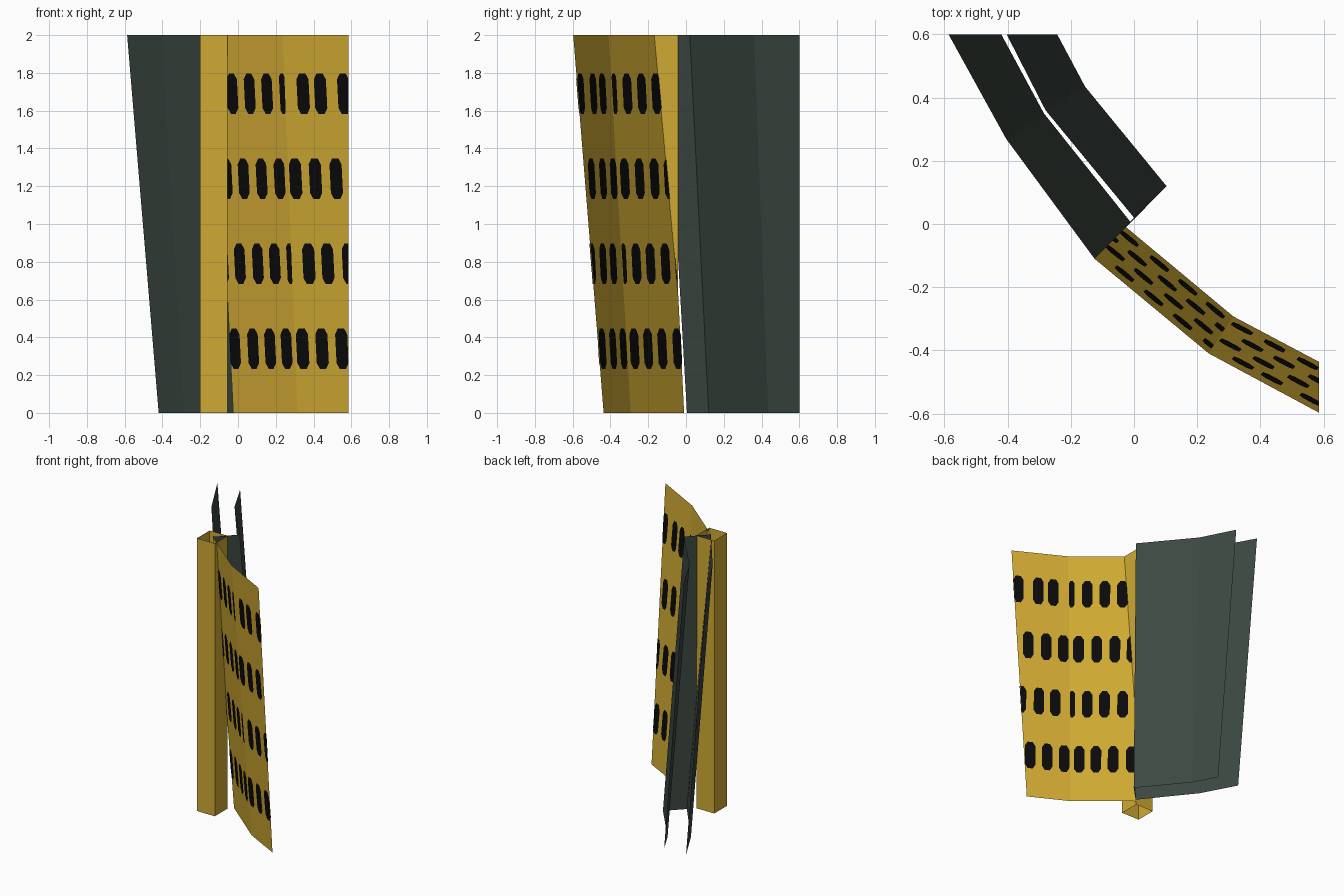
import bpy
from mathutils import Vector

if "Cube" in bpy.data.objects:
    bpy.data.objects.remove(bpy.data.objects["Cube"])


def material(name, rgb):
    m = bpy.data.materials.new(name)
    m.diffuse_color = (*rgb, 1.0)
    m.use_nodes = True
    m.node_tree.nodes["Principled BSDF"].inputs["Base Color"].default_value = m.diffuse_color
    return m


YELLOW = material("yellow paint", (0.63, 0.40, 0.033))
DARK = material("dark green grey", (0.045, 0.064, 0.054))
BLACK = material("black slots", (0.003, 0.003, 0.003))


def make(name, verts, faces, mat):
    mesh = bpy.data.meshes.new(name)
    mesh.from_pydata([tuple(v) for v in verts], [], faces)
    mesh.materials.append(mat)
    obj = bpy.data.objects.new(name, mesh)
    bpy.context.collection.objects.link(obj)
    return obj


def sheet(name, bottom, top, mat, closed=False):
    """Thin wall lofted between a bottom line (z=0) and a top line (z=2)."""
    n = len(bottom)
    verts = [(x, y, 0) for x, y in bottom] + [(x, y, 2) for x, y in top]
    count = n if closed else n - 1
    faces = [(i, (i + 1) % n, n + (i + 1) % n, n + i) for i in range(count)]
    return make(name, verts, faces, mat)


# Open square tube post
square = [(-0.2, -0.19), (-0.055, -0.19), (-0.055, -0.042), (-0.2, -0.042)]
sheet("post", square, square, YELLOW, closed=True)

# Leaning dark cladding: two bent walls joined by an end plate
out_b, out_t = [(-0.01, 0.005), (-0.285, 0.35), (-0.42, 0.6)], [(-0.125, -0.11), (-0.405, 0.27), (-0.587, 0.6)]
in_b, in_t = [(0.103, 0.12), (-0.155, 0.435), (-0.243, 0.6)], [(0.0, 0.02), (-0.28, 0.36), (-0.403, 0.6)]
sheet("outer_wall", out_b, out_t, DARK)
sheet("inner_wall", in_b, in_t, DARK)
sheet("end_plate", [out_b[0], in_b[0]], [out_t[0], in_t[0]], DARK)

# Leaning bent yellow screen
scr_b = [(-0.025, -0.01), (0.315, -0.293), (0.585, -0.436)]
scr_t = [(-0.125, -0.11), (0.237, -0.41), (0.585, -0.597)]
sheet("slotted_screen", scr_b, scr_t, YELLOW)

# Slots: octagonal black plates on both sides of the screen (row height: centres)
rows = {
    1.69: [-0.03, 0.062, 0.154, 0.237, 0.345, 0.437, 0.56],
    1.24: [-0.06, 0.03, 0.125, 0.22, 0.305, 0.41, 0.52],
    0.79: [-0.08, 0.01, 0.105, 0.195, 0.275, 0.375, 0.475, 0.585],
    0.34: [-0.016, 0.08, 0.17, 0.257, 0.342, 0.445, 0.55],
}
verts, faces = [], []
for zc, centres in rows.items():
    for xc in centres:
        kink = scr_b[1][0] + (scr_t[1][0] - scr_b[1][0]) * zc / 2
        seg = 0 if xc < kink else 1
        hw = 0.016 if abs(xc - kink) < 0.02 else (0.028 if seg == 0 else 0.032)
        hh, c = 0.108, min(0.016, hw * 0.6)
        outline = [(-hw + c, -hh), (hw - c, -hh), (hw, -hh + 2 * c), (hw, hh - 2 * c),
                   (hw - c, hh), (-hw + c, hh), (-hw, hh - 2 * c), (-hw, -hh + 2 * c)]
        for side in (-1, 1):
            start = len(verts)
            for dx, dz in outline:
                t = (zc + dz) / 2
                a, b = [Vector(scr_b[k]).lerp(Vector(scr_t[k]), t) for k in (seg, seg + 1)]
                x = min(max(xc + dx - 0.05 * dz, a.x), b.x)
                p = a.lerp(b, (x - a.x) / (b.x - a.x))
                verts.append((p.x, p.y + side * 0.003, zc + dz))
            ring = list(range(start, start + 8))
            faces.append(ring if side < 0 else ring[::-1])
make("screen_slots", verts, faces, BLACK)
